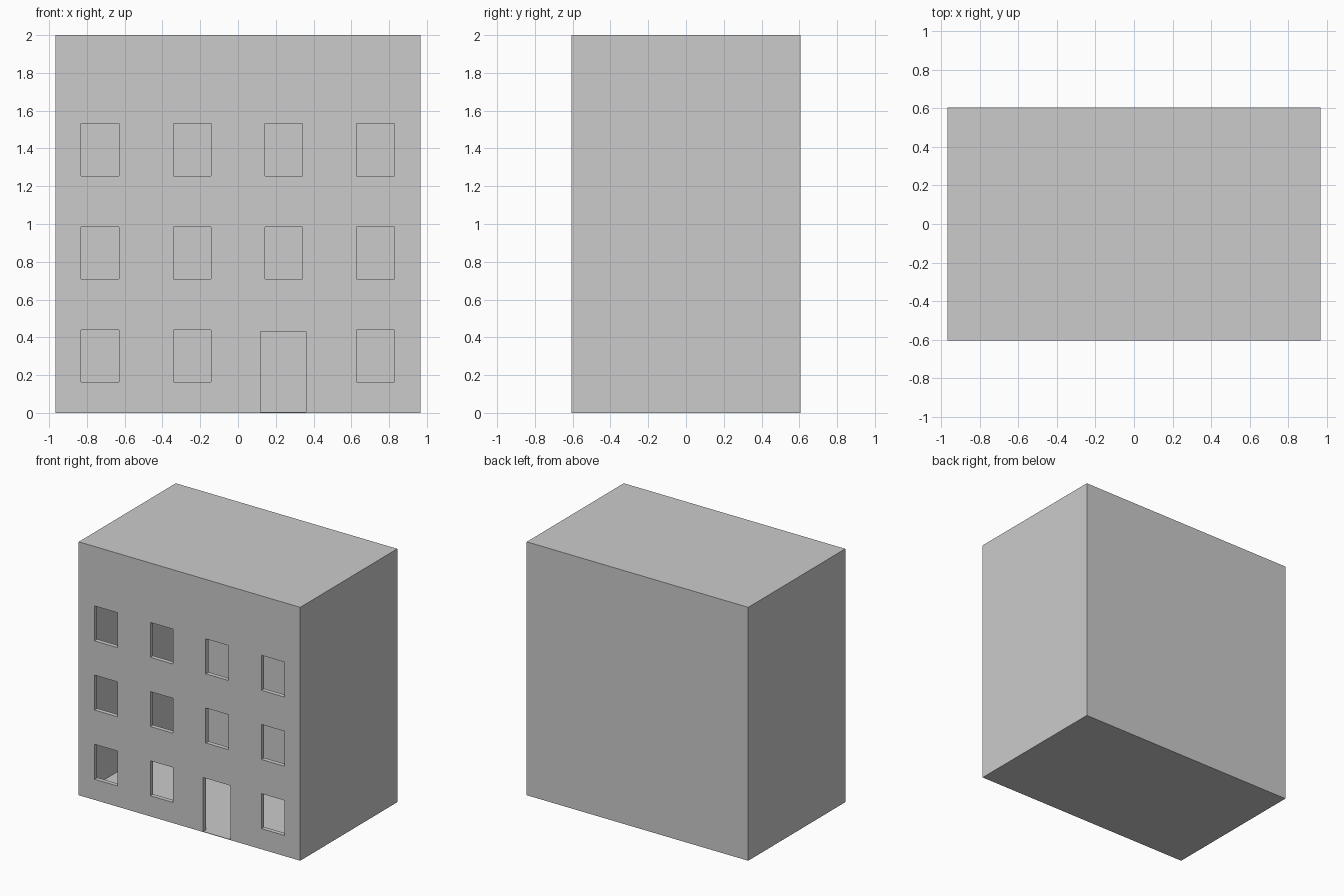
import bpy, bmesh
from mathutils import Matrix, Vector

if "Cube" in bpy.data.objects:
    bpy.data.objects.remove(bpy.data.objects["Cube"])

W, D, H = 0.967, 0.605, 2.0      # half width, half depth, height
SKIN, FRONT = 0.004, 0.035       # thin shell, thick facade


def boxes(name, spans):
    """One object made of boxes, each given by its low and high corner."""
    bm = bmesh.new()
    for lo, hi in spans:
        lo, hi = Vector(lo), Vector(hi)
        m = Matrix.Translation((lo + hi) / 2) @ Matrix.Diagonal((*(hi - lo), 1))
        bmesh.ops.create_cube(bm, size=1, matrix=m)
    me = bpy.data.meshes.new(name)
    bm.to_mesh(me)
    bm.free()
    ob = bpy.data.objects.new(name, me)
    bpy.context.collection.objects.link(ob)
    return ob


def cut(target, cutter):
    mod = target.modifiers.new(cutter.name, 'BOOLEAN')
    mod.operation, mod.solver, mod.object = 'DIFFERENCE', 'EXACT', cutter
    cutter.hide_render = True
    cutter.hide_set(True)


# Building block
building = boxes("building_shell", [((-W, -D, 0), (W, D, H))])

# Hollow interior without storey floors
interior = boxes("interior_cutter", [((-W + SKIN, -D + FRONT, SKIN),
                                      (W - SKIN, D - SKIN, H - SKIN))])

# Window grid, with a door replacing one ground-floor window
y0, y1 = -D - 0.1, -D + FRONT + 0.05
openings = []
for row, z in enumerate((0.163, 0.709, 1.255)):
    for col, x in enumerate((-0.73, -0.242, 0.242, 0.728)):
        if (row, col) == (0, 2):
            openings.append(((0.12, y0, SKIN), (0.36, y1, 0.43)))
        else:
            openings.append(((x - 0.1, y0, z), (x + 0.1, y1, z + 0.276)))
facade = boxes("window_and_door_cutter", openings)

cut(building, interior)
cut(building, facade)
